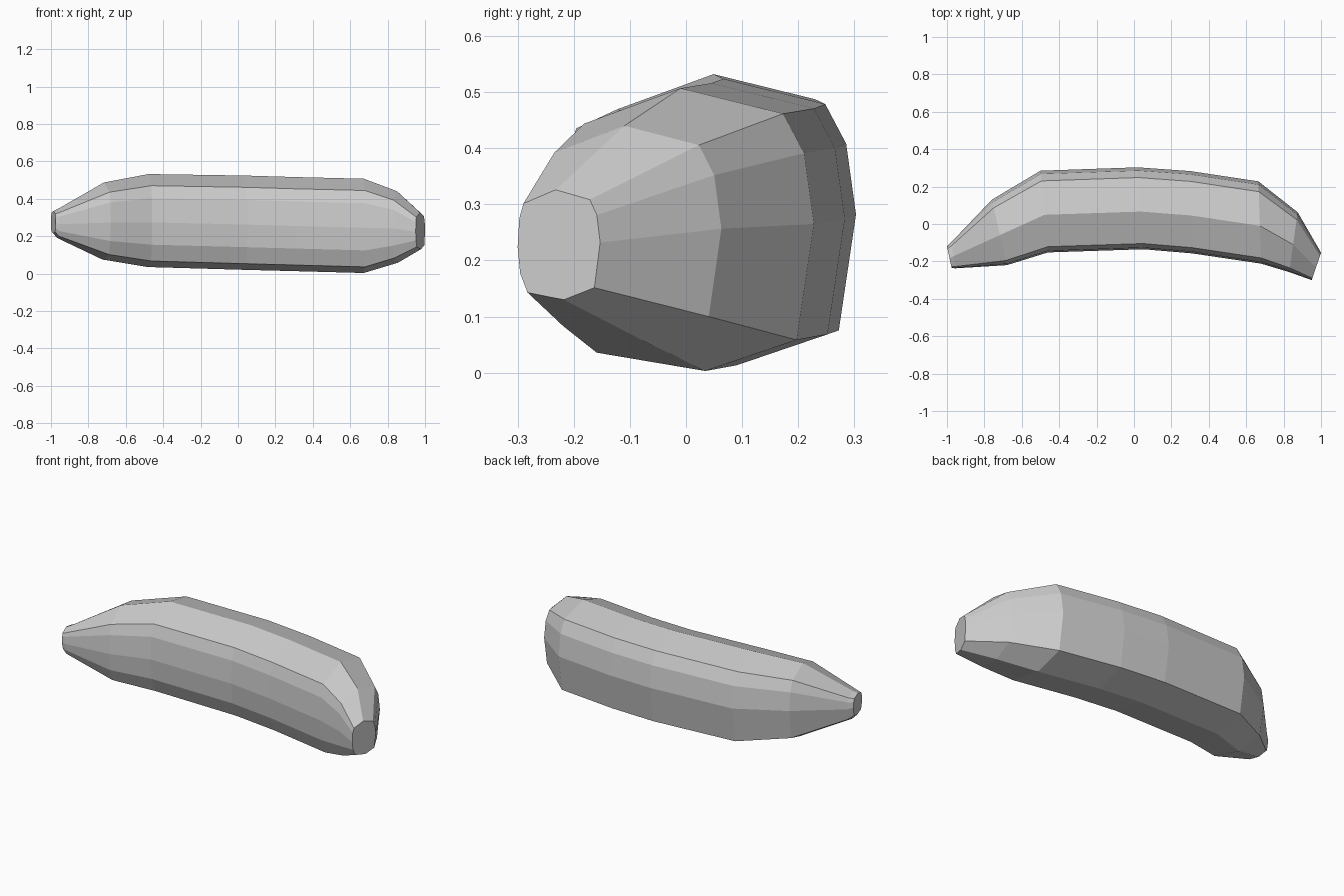
import bpy, bmesh

# Cross-section of the fruit: u runs from inner to outer side of the bend, v from bottom to top
PROFILE = [(0.46, 1), (0.875, 0.91), (0.96, 0.77), (1, 0.52), (0.93, 0.11),
           (0.56, 0), (0.12, 0.065), (0.03, 0.24), (0, 0.48), (0.02, 0.74),
           (0.07, 0.875)]

# Stations along the bend: inner x, inner y, outer x, outer y, bottom z, top z
STATIONS = [
    (-0.975, -0.235, -1.00, -0.12, 0.215, 0.335),
    (-0.955, -0.237, -0.975, -0.095, 0.19, 0.345),
    (-0.68, -0.22, -0.76, 0.13, 0.075, 0.487),
    (-0.46, -0.152, -0.50, 0.285, 0.035, 0.532),
    (0.05, -0.135, 0.02, 0.303, 0.02, 0.524),
    (0.31, -0.157, 0.30, 0.283, 0.013, 0.516),
    (0.68, -0.212, 0.665, 0.228, 0.003, 0.507),
    (0.83, -0.257, 0.875, 0.063, 0.058, 0.44),
    (0.95, -0.30, 1.00, -0.153, 0.13, 0.326),
]

bm = bmesh.new()
rings = []
for xi, yi, xo, yo, zb, zt in STATIONS:
    rings.append([bm.verts.new((xi + (xo - xi) * u, yi + (yo - yi) * u, zb + (zt - zb) * v))
                  for u, v in PROFILE])

# Skin between neighbouring stations
n = len(PROFILE)
for a, b in zip(rings, rings[1:]):
    for i in range(n):
        j = (i + 1) % n
        bm.faces.new((a[i], a[j], b[j], b[i]))

# Stem and blossom caps
bm.faces.new(rings[0])
bm.faces.new(rings[-1])
bmesh.ops.recalc_face_normals(bm, faces=bm.faces)

mesh = bpy.data.meshes.new("banana")
bm.to_mesh(mesh)
bm.free()
banana = bpy.data.objects.new("banana", mesh)
bpy.context.collection.objects.link(banana)
